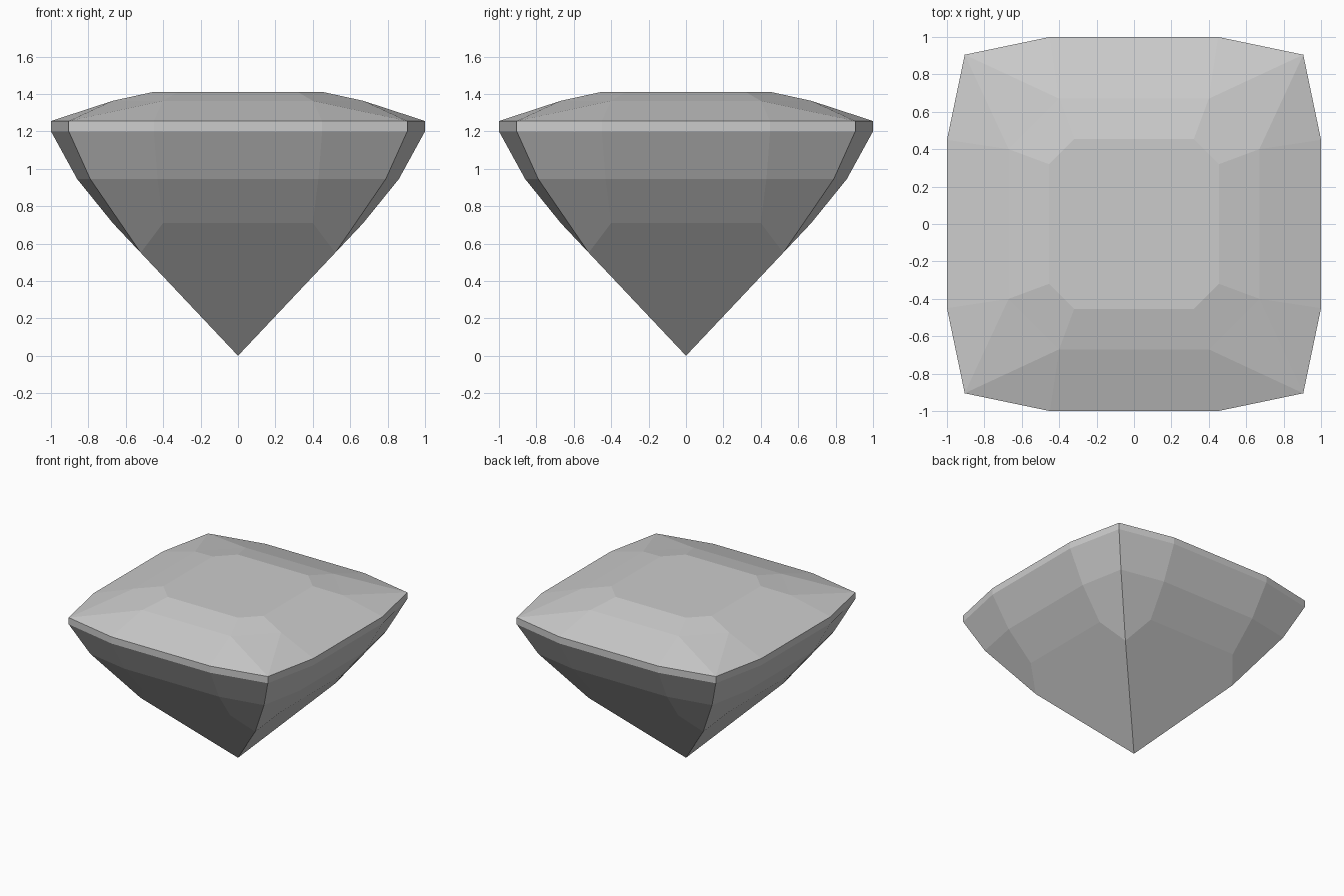
import bpy
import bmesh
from math import radians
from mathutils import Matrix, Vector

cube = bpy.data.objects.get("Cube")
if cube:
    bpy.data.objects.remove(cube)

# One pale grey for the whole stone
grey = bpy.data.materials.new("pale_grey_stone")
grey.use_nodes = True
grey.diffuse_color = (0.6, 0.6, 0.6, 1)
bsdf = next(n for n in grey.node_tree.nodes if n.type == "BSDF_PRINCIPLED")
bsdf.inputs["Base Color"].default_value = (0.6, 0.6, 0.6, 1)

CENTRE = Vector((0, 0, 1.23))


def mirror(p):
    """Reflect a point across the middle of the front side."""
    return Vector((-p.x, p.y, p.z))


def swap(p):
    """Reflect a point across the front left diagonal."""
    return Vector((-p.y, -p.x, p.z))


def side(*points):
    """Facet spanning the middle of a side, from its left half."""
    pts = [Vector(p) for p in points]
    return [pts + [mirror(p) for p in reversed(pts) if p.x]]


def pair(*points):
    """Facet beside a corner, and its mirror image."""
    pts = [Vector(p) for p in points]
    return [pts, [mirror(p) for p in pts]]


def corner(*points):
    """Facet spanning a corner, from its front half."""
    pts = [Vector(p) for p in points]
    return [pts + [swap(p) for p in reversed(pts) if p.x != -p.y]]


def build(name, facets, table=None):
    """Repeat the facets of one side around the stone."""
    bm = bmesh.new()
    for k in range(4):
        turn = Matrix.Rotation(radians(90 * k), 3, "Z")
        for facet in facets:
            bm.faces.new([bm.verts.new(turn @ p) for p in facet])
    if table:
        ring = []
        for k in range(4):
            turn = Matrix.Rotation(radians(90 * k), 3, "Z")
            p = Vector(table)
            ring += [turn @ mirror(p), turn @ p]
        bm.faces.new([bm.verts.new(p) for p in ring])
    bmesh.ops.remove_doubles(bm, verts=bm.verts, dist=0.001)
    bm.normal_update()
    for f in bm.faces:
        if f.normal.dot(f.calc_center_median() - CENTRE) < 0:
            f.normal_flip()
    mesh = bpy.data.meshes.new(name)
    bm.to_mesh(mesh)
    bm.free()
    mesh.materials.append(grey)
    obj = bpy.data.objects.new(name, mesh)
    bpy.context.collection.objects.link(obj)


# Key points on the left half of the front side, from top to tip
table = (0.32, -0.455, 1.41)
shoulder = (0.4, -0.67, 1.363)
rim_top = (0.45, -1, 1.255)
rim_top_corner = (0.905, -0.905, 1.255)
rim_low = (0.45, -1, 1.2)
rim_low_corner = (0.905, -0.905, 1.2)
belly = (0.43, -0.86, 0.945)
belly_corner = (0.79, -0.79, 0.945)
keel = (0.4, -0.67, 0.71)
keel_corner = (0.52, -0.52, 0.551)
tip = (0, 0, 0)

# Crown with its flat table
build("crown",
      side(table, shoulder) + side(shoulder, rim_top)
      + pair(shoulder, rim_top, rim_top_corner)
      + corner(table, shoulder) + corner(shoulder, rim_top_corner),
      table)

# Thin upright girdle
build("girdle",
      side(rim_top, rim_low)
      + pair(rim_top, rim_low, rim_low_corner, rim_top_corner))

# Pavilion tapering to the tip
build("pavilion",
      side(rim_low, belly) + side(belly, keel)
      + pair(rim_low, belly, belly_corner, rim_low_corner)
      + pair(belly, keel, keel_corner, belly_corner)
      + side(keel, keel_corner, tip))
